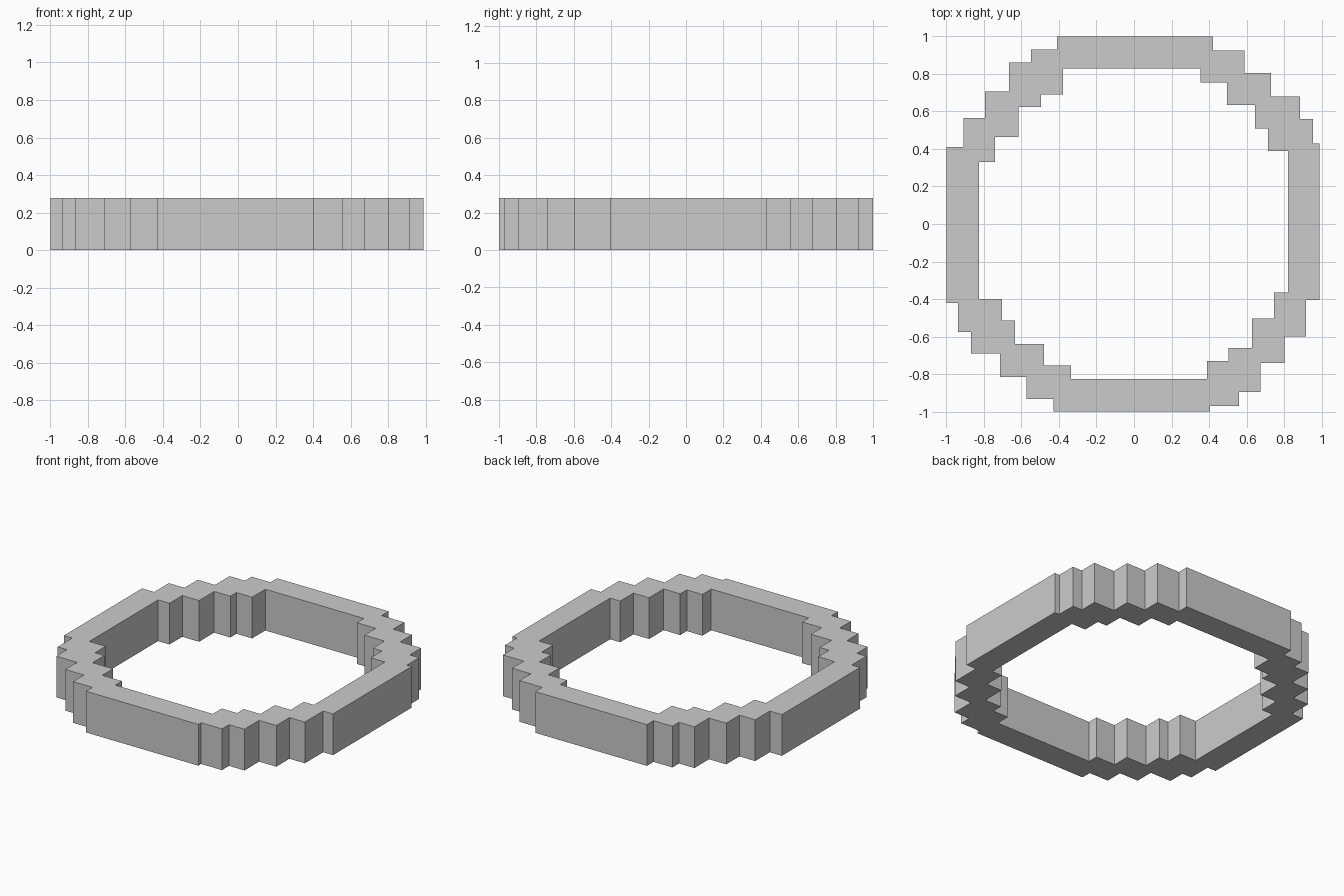
import bpy, bmesh

if "Cube" in bpy.data.objects:
    bpy.data.objects.remove(bpy.data.objects["Cube"])

HEIGHT = 0.277

# Stepped outlines: each (x, y) starts a tread at height y that runs to the next x
OUTER = [(-.41, 1), (.42, .925), (.59, .805), (.73, .68), (.885, .56), (.955, .43),
         (.99, -.405), (.917, -.60), (.803, -.74), (.675, -.895), (.56, -.97),
         (.405, -1), (-.43, -.932), (-.573, -.815), (-.713, -.69), (-.868, -.575),
         (-.938, -.42), (-1, .41), (-.91, .565), (-.793, .705), (-.665, .86), (-.55, .93)]
INNER = [(-.378, .83), (.355, .755), (.495, .635), (.645, .51), (.715, .39),
         (.82, -.365), (.745, -.505), (.628, -.66), (.505, -.73), (.39, -.825),
         (-.335, -.755), (-.48, -.64), (-.633, -.515), (-.703, -.40), (-.825, .33),
         (-.74, .465), (-.615, .625), (-.495, .69)]


def staircase(steps):
    """Expand steps into a closed loop of right-angled corners."""
    points = []
    for i, (x, y) in enumerate(steps):
        points += [(x, y), (steps[(i + 1) % len(steps)][0], y)]
    return points


# Ring profile: outer outline with the inner outline as a hole, extruded upwards
curve = bpy.data.curves.new("stepped_ring", "CURVE")
curve.dimensions = "2D"
curve.fill_mode = "BOTH"
curve.extrude = HEIGHT / 2
for steps in (OUTER, INNER):
    points = staircase(steps)
    spline = curve.splines.new("POLY")
    spline.points.add(len(points) - 1)
    for p, (x, y) in zip(spline.points, points):
        p.co = (x, y, HEIGHT / 2, 1)
    spline.use_cyclic_u = True

ring = bpy.data.objects.new("stepped_ring", curve)
ring.location.z = HEIGHT / 2
bpy.context.collection.objects.link(ring)
bpy.context.view_layer.objects.active = ring
ring.select_set(True)
bpy.ops.object.convert(target="MESH")

# Weld walls to caps and rest the ring on the floor
ring = bpy.context.object
bm = bmesh.new()
bm.from_mesh(ring.data)
bmesh.ops.remove_doubles(bm, verts=bm.verts, dist=0.0005)
bmesh.ops.recalc_face_normals(bm, faces=bm.faces)
for f in bm.faces:
    f.smooth = False
low = min(v.co.z for v in bm.verts)
bmesh.ops.translate(bm, verts=bm.verts, vec=(0, 0, -low))
bm.to_mesh(ring.data)
bm.free()
ring.location.z = 0
